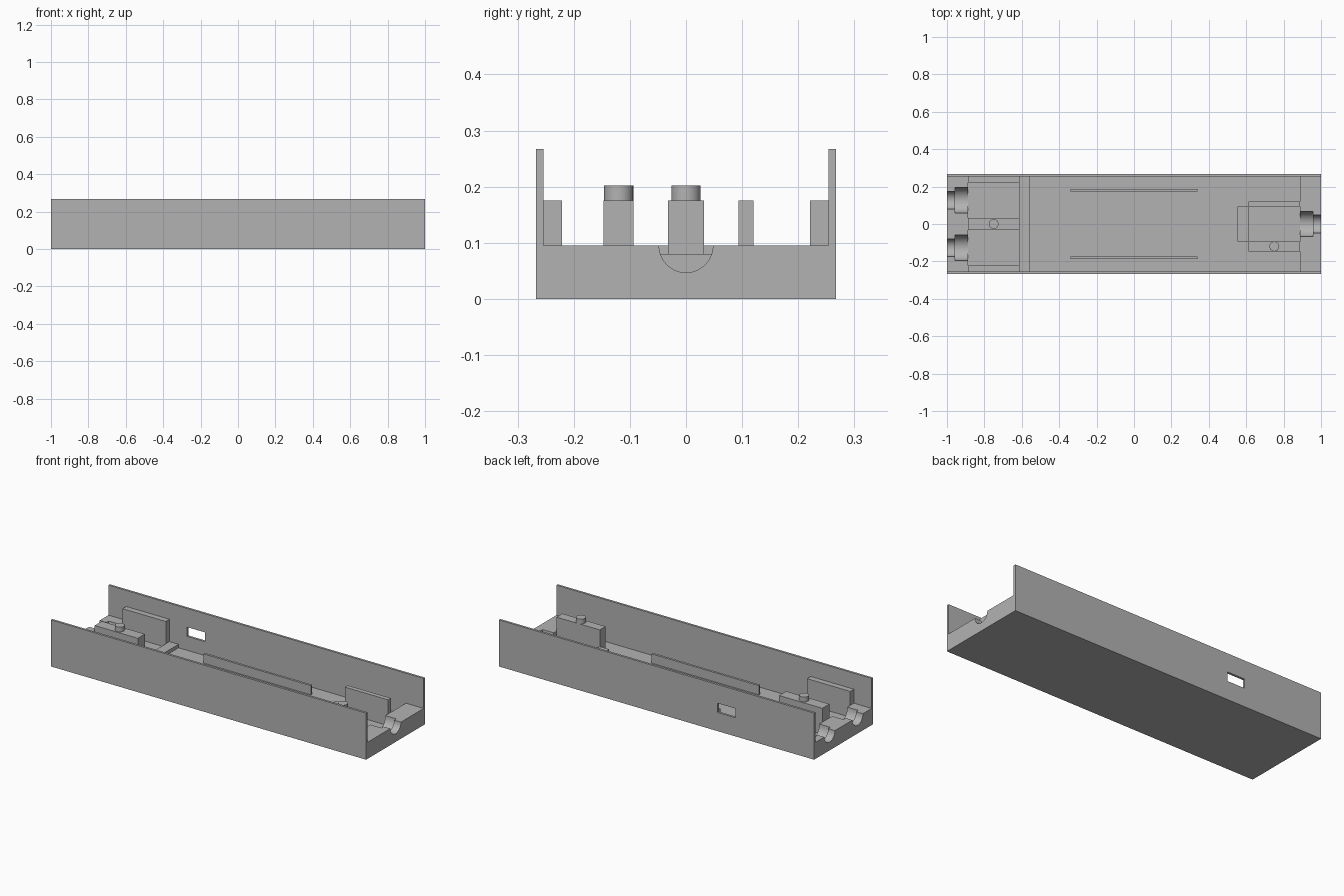
import bpy, bmesh, math

if "Cube" in bpy.data.objects:
    bpy.data.objects.remove(bpy.data.objects["Cube"])

grey = bpy.data.materials.new("plain grey")
grey.diffuse_color = (0.45, 0.45, 0.45, 1)
grey.use_nodes = True
grey.node_tree.nodes["Principled BSDF"].inputs["Base Color"].default_value = grey.diffuse_color

W, WI, H = 0.267, 0.254, 0.267      # outer half width, inner half width, wall height
FLOOR, SHELF, POST = 0.027, 0.095, 0.175
XI, XS = 0.887, 0.957               # inner face of the end blocks, groove step


def finish(bm, name, smooth=False):
    bmesh.ops.recalc_face_normals(bm, faces=bm.faces)
    me = bpy.data.meshes.new(name)
    bm.to_mesh(me)
    bm.free()
    me.materials.append(grey)
    ob = bpy.data.objects.new(name, me)
    bpy.context.collection.objects.link(ob)
    if smooth:
        bpy.ops.object.select_all(action='DESELECT')
        ob.select_set(True)
        bpy.context.view_layer.objects.active = ob
        bpy.ops.object.shade_smooth_by_angle(angle=math.radians(30))
    return ob


def box(name, x0, x1, y0, y1, z0, z1):
    bm = bmesh.new()
    bmesh.ops.create_cube(bm, size=1)
    for v in bm.verts:
        v.co = ((x0 + x1) / 2 + v.co.x * (x1 - x0),
                (y0 + y1) / 2 + v.co.y * (y1 - y0),
                (z0 + z1) / 2 + v.co.z * (z1 - z0))
    return finish(bm, name)


def pin(name, x, y):
    bm = bmesh.new()
    bmesh.ops.create_cone(bm, cap_ends=True, segments=32, radius1=0.026,
                          radius2=0.026, depth=0.027)
    bmesh.ops.translate(bm, verts=bm.verts, vec=(x, y, POST + 0.0135))
    return finish(bm, name, True)


def grooved_block(name, x0, x1, centres, r):
    """Block across the tray with half-round grooves sunk in its top."""
    pts = [(WI, 0), (-WI, 0), (-WI, SHELF)]
    for c in centres:
        pts += [(c - r * math.cos(math.pi * i / 24), SHELF - r * math.sin(math.pi * i / 24))
                for i in range(25)]
    pts.append((WI, SHELF))
    bm = bmesh.new()
    face = bm.faces.new([bm.verts.new((x0, y, z)) for y, z in pts])
    ext = bmesh.ops.extrude_face_region(bm, geom=[face])
    new = [v for v in ext["geom"] if isinstance(v, bmesh.types.BMVert)]
    bmesh.ops.translate(bm, verts=new, vec=(x1 - x0, 0, 0))
    return finish(bm, name, True)


# Floor and side walls
box("floor", -XI, XI, -WI, WI, 0, FLOOR)
box("front_wall", -1, 1, -W, -WI, 0, H)
back = box("back_wall", -1, 1, WI, W, 0, H)

# Window through the back wall
cutter = box("window_cutter", -0.5, -0.387, 0.2, 0.32, 0.107, 0.16)
cutter.hide_render = True
mod = back.modifiers.new("window", 'BOOLEAN')
mod.operation, mod.solver, mod.object = 'DIFFERENCE', 'EXACT', cutter
bpy.context.view_layer.objects.active = back
bpy.ops.object.modifier_apply(modifier=mod.name)
bpy.data.objects.remove(cutter)

# End blocks: narrow groove outside, wider seat inside
for side, s, centres in (("left", -1, (-0.127, 0.127)), ("right", 1, (0,))):
    grooved_block(side + "_outer_block", s * XS, s, centres, 0.048)
    grooved_block(side + "_inner_block", s * XI, s * XS, centres, 0.068)

# Left bay: side ribs, middle post with pin, low cross bar
box("left_front_rib", -XI, -0.613, -WI, -0.221, FLOOR, POST)
box("left_back_rib", -XI, -0.613, 0.221, WI, FLOOR, POST)
box("left_post", -XI, -0.613, -0.032, 0.032, FLOOR, POST)
pin("left_pin", -0.75, 0)
box("left_cross_bar", -0.613, -0.555, -WI, WI, FLOOR, 0.047)

# Right bay: wide post with pin, thin rib, stop block
box("right_post", 0.613, XI, -0.147, -0.094, FLOOR, POST)
pin("right_pin", 0.75, -0.12)
box("right_rib", 0.613, XI, 0.094, 0.12, FLOOR, POST)
box("right_stop", 0.553, 0.613, -0.094, 0.094, FLOOR, 0.08)

# Long low rails in the middle bay
for name, s in (("front_rail", -1), ("back_rail", 1)):
    y0, y1 = sorted((s * 0.174, s * 0.187))
    box(name, -0.34, 0.34, y0, y1, FLOOR, 0.08)
